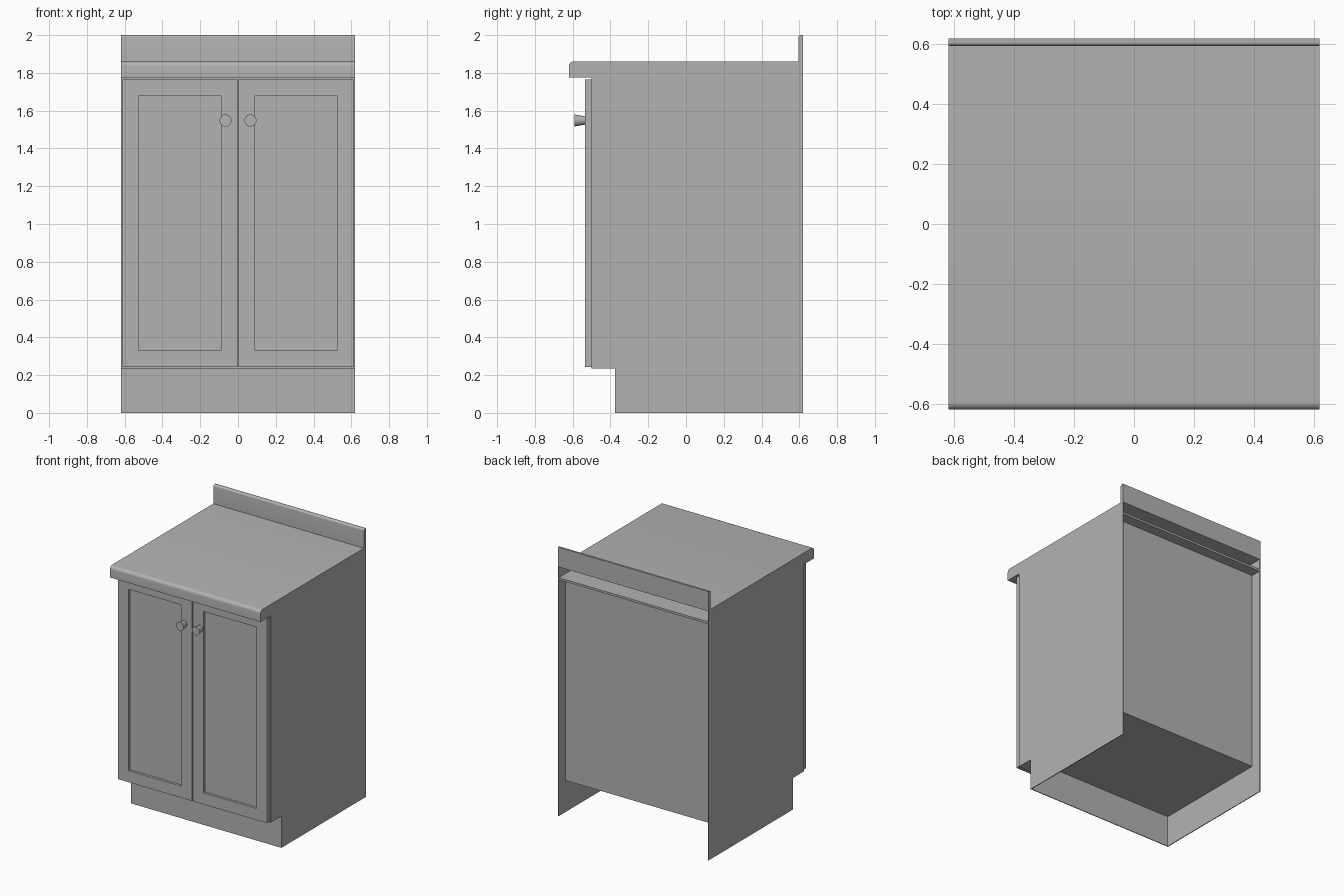
import bpy, bmesh, math
from mathutils import Matrix, Vector

cube = bpy.data.objects.get("Cube")
if cube:
    bpy.data.objects.remove(cube, do_unlink=True)

grey = bpy.data.materials.new("plain_grey")
grey.use_nodes = True
colour = (0.45, 0.45, 0.45, 1)
grey.diffuse_color = colour
grey.node_tree.nodes["Principled BSDF"].inputs["Base Color"].default_value = colour

HALF = 0.62        # half width and depth
BACK = 0.54        # recessed back panel
FRONT = -0.5       # cabinet front
KICK = -0.375      # toe kick front
FLOOR = 0.235      # underside of cabinet floor
DECK = 1.775       # top of cabinet box
TOP = 1.86         # worktop surface
SHEET = 0.006      # panel thickness


def finish(name, bm, smooth=False):
    bmesh.ops.recalc_face_normals(bm, faces=bm.faces)
    mesh = bpy.data.meshes.new(name)
    bm.to_mesh(mesh)
    bm.free()
    mesh.materials.append(grey)
    obj = bpy.data.objects.new(name, mesh)
    bpy.context.collection.objects.link(obj)
    if smooth:
        bpy.ops.object.select_all(action="DESELECT")
        obj.select_set(True)
        bpy.context.view_layer.objects.active = obj
        bpy.ops.object.shade_smooth_by_angle(angle=math.radians(35))
    return obj


def box_mesh(low, high):
    low, high = Vector(low), Vector(high)
    bm = bmesh.new()
    place = Matrix.Translation((low + high) / 2) @ Matrix.Diagonal((*(high - low), 1))
    bmesh.ops.create_cube(bm, size=1, matrix=place)
    return bm


def extrude_profile(name, points, x0, x1, smooth=False):
    """Extrude a (y, z) outline along x."""
    bm = bmesh.new()
    face = bm.faces.new([bm.verts.new((x0, y, z)) for y, z in points])
    new = bmesh.ops.extrude_face_region(bm, geom=[face])["geom"]
    verts = [v for v in new if isinstance(v, bmesh.types.BMVert)]
    bmesh.ops.translate(bm, verts=verts, vec=(x1 - x0, 0, 0))
    return finish(name, bm, smooth)


def arc(cy, cz, r, start, end, steps=5):
    angles = [math.radians(start + (end - start) * i / steps) for i in range(steps + 1)]
    return [(cy + r * math.cos(a), cz + r * math.sin(a)) for a in angles]


# Worktop: rounded front lip, thin top sheet and upstand in one outline
R, UP = 0.024, 0.012
worktop = [(FRONT, DECK), (-HALF, DECK)]
worktop += arc(-HALF + R, TOP - R, R, 180, 90)
worktop += [(0.595, TOP)]
worktop += arc(0.595 + UP, 2 - UP, UP, 180, 90)
worktop += [(HALF, 2), (HALF, TOP - SHEET), (FRONT, TOP - SHEET)]
extrude_profile("worktop", worktop, -HALF, HALF, smooth=True)

# Side panels with toe kick notch
side = [(HALF, 0), (HALF, TOP - SHEET), (FRONT, TOP - SHEET),
        (FRONT, FLOOR), (KICK, FLOOR), (KICK, 0)]
for label, s in (("left", 1), ("right", -1)):
    extrude_profile(label + "_side_panel", side, s * (HALF - SHEET), s * HALF)

# Inner boards of the cabinet box
inner = HALF - SHEET
boards = {
    "front_panel": (FRONT, FRONT + 0.02, FLOOR, DECK),
    "toe_kick": (KICK, KICK + SHEET, 0, FLOOR),
    "cabinet_floor": (FRONT + 0.02, BACK, FLOOR, FLOOR + 0.02),
    "cabinet_deck": (FRONT + 0.02, HALF, DECK - 0.016, DECK),
    "back_panel": (BACK - SHEET, BACK, FLOOR, DECK - 0.016),
}
for name, (y0, y1, z0, z1) in boards.items():
    finish(name, box_mesh((-inner, y0, z0), (inner, y1, z1)))

# Doors with a recessed centre panel, and tapered knobs
for label, s in (("left", 1), ("right", -1)):
    xs = sorted((s * 0.003, s * 0.612))
    bm = box_mesh((xs[0], -0.535, 0.243), (xs[1], FRONT, 1.765))
    bmesh.ops.recalc_face_normals(bm, faces=bm.faces)
    front = min(bm.faces, key=lambda f: f.calc_center_median().y)
    bmesh.ops.inset_region(bm, faces=[front], thickness=0.122)
    new = bmesh.ops.extrude_face_region(bm, geom=[front])["geom"]
    verts = [v for v in new if isinstance(v, bmesh.types.BMVert)]
    bmesh.ops.translate(bm, verts=verts, vec=(0, 0.018, 0))
    if front.is_valid:
        bmesh.ops.delete(bm, geom=[front], context="FACES_ONLY")
    finish(label + "_door", bm)

    bm = bmesh.new()
    place = Matrix.Translation((s * 0.066, -0.5625, 1.548)) @ Matrix.Rotation(math.pi / 2, 4, "X")
    bmesh.ops.create_cone(bm, cap_ends=True, segments=24, radius1=0.022,
                          radius2=0.032, depth=0.055, matrix=place)
    finish(label + "_knob", bm, smooth=True)
